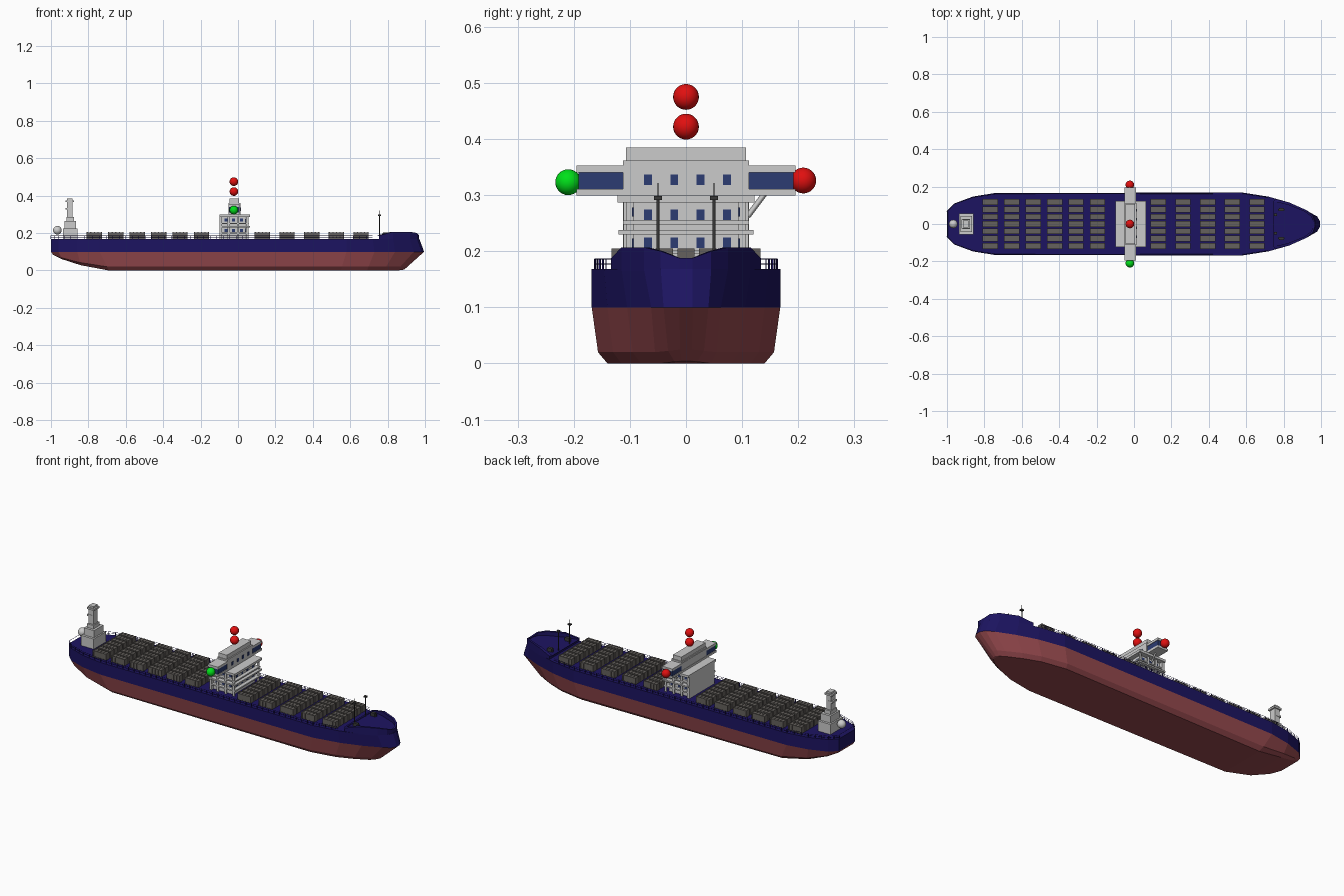
import bpy, math
from mathutils import Vector

if "Cube" in bpy.data.objects:
    bpy.data.objects.remove(bpy.data.objects["Cube"])

def material(name, *rgb):
    m = bpy.data.materials.new(name)
    m.diffuse_color = (*rgb, 1)
    m.use_nodes = True
    m.node_tree.nodes["Principled BSDF"].inputs["Base Color"].default_value = m.diffuse_color
    return m

NAVY = material("navy", .012, .007, .12)
RED = material("hull_red", .30, .065, .075)
GREY = material("light_grey", .55, .55, .55)
DARK = material("dark_grey", .04, .04, .04)
CARGO = material("cargo_grey", .13, .12, .11)
GLASS = material("glass_blue", .025, .045, .17)
LRED = material("lamp_red", .75, .005, .005)
LGREEN = material("lamp_green", .0, .75, .01)
WHITE = material("lamp_white", .8, .8, .8)

def mesh(name, verts, faces, mat):
    me = bpy.data.meshes.new(name)
    me.from_pydata([tuple(v) for v in verts], [], faces)
    me.materials.append(mat)
    ob = bpy.data.objects.new(name, me)
    bpy.context.collection.objects.link(ob)
    return ob

QUADS = [(0, 1, 3, 2), (4, 6, 7, 5), (0, 4, 5, 1), (2, 3, 7, 6), (0, 2, 6, 4), (1, 5, 7, 3)]

def boxes(name, bounds, mat):
    """One object from boxes given as (x0, x1, y0, y1, z0, z1)."""
    vs, fs = [], []
    for b in bounds:
        n = len(vs)
        vs += [(x, y, z) for x in b[0:2] for y in b[2:4] for z in b[4:6]]
        fs += [tuple(n + i for i in q) for q in QUADS]
    return mesh(name, vs, fs, mat)

def tube(name, pts, r, mat, closed=False):
    cu = bpy.data.curves.new(name, 'CURVE')
    cu.dimensions = '3D'
    cu.bevel_depth, cu.bevel_resolution, cu.use_fill_caps = r, 0, True
    sp = cu.splines.new('POLY')
    sp.points.add(len(pts) - 1)
    for p, c in zip(sp.points, pts):
        p.co = (*c, 1)
    sp.use_cyclic_u = closed
    cu.materials.append(mat)
    ob = bpy.data.objects.new(name, cu)
    bpy.context.collection.objects.link(ob)

def ball(name, loc, mat, r=.023):
    bpy.ops.mesh.primitive_uv_sphere_add(segments=24, ring_count=14, radius=r, location=loc)
    ob = bpy.context.object
    ob.name = name
    ob.data.materials.append(mat)
    bpy.ops.object.shade_smooth()

def ring(half):
    return list(half) + [(x, -y, z) for x, y, z in reversed(half)]

def loft(name, halves, mat, caps):
    """Skin mirrored outlines; caps lists which ends to close with strips."""
    rings = [ring(h) for h in halves]
    n = len(rings[0])
    fs = [(k*n + i, k*n + (i+1) % n, (k+1)*n + (i+1) % n, (k+1)*n + i)
          for k in range(len(rings) - 1) for i in range(n)]
    for k in caps:
        o = k * n
        fs += [(o+i, o+i+1, o+n-2-i, o+n-1-i) for i in range(n//2 - 1)]
    ob = mesh(name, [v for r in rings for v in r], fs, mat)
    import bmesh
    bm = bmesh.new()
    bm.from_mesh(ob.data)
    bmesh.ops.recalc_face_normals(bm, faces=bm.faces)
    bm.to_mesh(ob.data)
    bm.free()
    return ob

# Hull stations: waterline x,y / deck x,y / bottom x,y,z
S = [(-1, .07, -1, .07, -.99, .06, .085), (-.96, .11, -.96, .11, -.94, .085, .06),
     (-.86, .145, -.86, .147, -.84, .115, .028), (-.74, .166, -.74, .166, -.69, .13, 0),
     (.58, .168, .58, .168, .55, .14, 0), (.73, .140, .72, .146, .69, .115, 0),
     (.84, .105, .83, .115, .78, .08, 0), (.94, .062, .92, .075, .85, .045, 0),
     (.98, .04, .957, .045, .88, .02, .003), (.995, .012, .97, .012, .89, .008, .006)]
WL, DK = .10, .168
water = [(s[0], s[1], WL) for s in S]
deck = [(s[2], s[3], DK) for s in S]
bottom = [s[4:7] for s in S]
def between(a, b, ty, tz):
    return (a[0] + (b[0]-a[0])*tz, a[1] + (b[1]-a[1])*ty, a[2] + (b[2]-a[2])*tz)
bilge = [between(b, w, .6, .2) for b, w in zip(bottom, water)]
loft("lower_hull", [bottom, bilge, water], RED, [0])
loft("upper_hull", [water, deck], NAVY, [1])

# Raised bow: bulwark wall and inner deck
B = [(.755, .134, .187), (.83, .115, .207), (.92, .075, .207), (.957, .045, .200), (.968, .012, .188)]
base = [(x, y, DK - .003) for x, y, z in B]
inner_top = [(x - .01, y * .9, z) for x, y, z in B]
inner_low = [(x - .01, y * .9, .184) for x, y, z in B]
loft("bow_bulwark", [base, B, inner_top, inner_low], NAVY, [3])

# Deck railing along both sides
edge = [Vector((x, y * .97, z)) for x, y, z in deck[:6]]
for side in (1, -1):
    posts = []
    for a, b in zip(edge, edge[1:]):
        n = max(1, round((b - a).length / .035))
        for i in range(n):
            p = a.lerp(b, i / n)
            y = p.y * side
            posts.append((p.x-.0012, p.x+.0012, y-.0012, y+.0012, DK, .186))
    boxes("rail_posts", posts, NAVY)
    for z in (.177, .186):
        tube("side_rail", [(p.x, p.y * side, z) for p in edge], .001, NAVY)
tube("stern_rail", [(-.995, -.068, .186), (-.995, .068, .186)], .001, NAVY)

# Containers: ribbed box, repeated in rows across the deck
L, W, z0, z1 = .041, .0155, .168, .203
parts = [(-L+.002, L-.002, -W+.0015, W-.0015, z0, z1)]
parts += [(x-.003, x+.003, -W, W, z0, z1+.002) for x in (-.038, -.019, 0, .019, .038)]
parts += [(-L, L, s*(W-.001)-.001, s*(W-.001)+.001, z, z+.004) for s in (-1, 1) for z in (z0, z1-.003)]
proto = boxes("container", parts, CARGO)
spots = [(x, r * .039) for x in [-.768 + .1145*i for i in range(6)] + [.13 + .132*i for i in range(5)]
         for r in range(-3, 4)]
proto.location = (*spots[0], 0)
for x, y in spots[1:]:
    c = proto.copy()
    c.location = (x, y, 0)
    bpy.context.collection.objects.link(c)

# Deckhouse: core, aft wall, floor slabs and side panels
boxes("deckhouse_core", [(-.095, .04, -.094, .094, .165, .30)], GREY)
boxes("deckhouse_aft_wall", [(-.10, -.085, -.112, .112, .165, .295)], GREY)
boxes("deckhouse_floors", [(-.10, .065, -.122, .122, .287, .30), (-.10, .06, -.112, .112, .248, .255),
                           (-.10, .065, -.12, .12, .230, .238), (-.10, .06, -.112, .112, .195, .202)], GREY)
boxes("deckhouse_posts", [(x-.006, x+.006, s*.108-.003, s*.108+.003, .165, .29)
                          for x in (-.05, 0, .05) for s in (-1, 1)], GREY)
WY = (-.068, -.021, .026, .073)
boxes("deckhouse_windows", [(.03, .042, y-.007, y+.007, z-.009, z+.009) for y in WY for z in (.215, .265)], GLASS)
boxes("side_windows", [(x-.008, x+.008, s*.094-.002, s*.094+.002, z-.008, z+.008)
                       for x in (-.065, -.025, .02) for s in (-1, 1) for z in (.215, .27)], GLASS)
tube("wing_brace", [(-.02, .11, .262), (-.02, .14, .302)], .005, GREY)

# Bridge with wings and window band
boxes("bridge", [(-.052, .012, -.195, .195, .299, .311), (-.052, .012, -.195, .195, .340, .353),
                 (-.05, .013, -.112, .112, .30, .362), (-.046, .006, -.107, .107, .36, .385)], GREY)
boxes("wing_glass", [(-.049, .009, -.192, .192, .311, .340)], GLASS)
boxes("bridge_windows", [(.005, .015, y-.007, y+.007, .318, .337) for y in WY], GLASS)

# Aft funnel tower in tiers
boxes("funnel", [(-.935, -.857, -.055, .055, .165, .225), (-.927, -.865, -.042, .042, .225, .265),
                 (-.918, -.878, -.028, .028, .265, .285), (-.914, -.884, -.018, .018, .285, .385),
                 (-.922, -.876, -.024, .024, .365, .375), (-.922, -.89, -.02, .02, .325, .335)], GREY)

# Bow masts and winches
for s in (-1, 1):
    y = s * .05
    tube("bow_mast", [(.757, y, .165), (.757, y, .295)], .003, DARK)
    tube("mast_antenna", [(.757, y, .295), (.757, y, .322)], .001, DARK)
    boxes("mast_head", [(.749, .765, y-.007, y+.007, .291, .298)], DARK)
    boxes("winch", [(.775, .80, s*.077-.008, s*.077+.008, .18, .203),
                    (.77, .805, s*.077-.004, s*.077+.004, .18, .198)], DARK)

# Lamps
ball("top_lamp_upper", (-.022, 0, .475), LRED)
ball("top_lamp_lower", (-.022, 0, .422), LRED)
ball("wing_lamp_red", (-.022, .209, .326), LRED)
ball("wing_lamp_green", (-.022, -.21, .323), LGREEN)
ball("stern_lamp", (-.966, 0, .215), WHITE)
